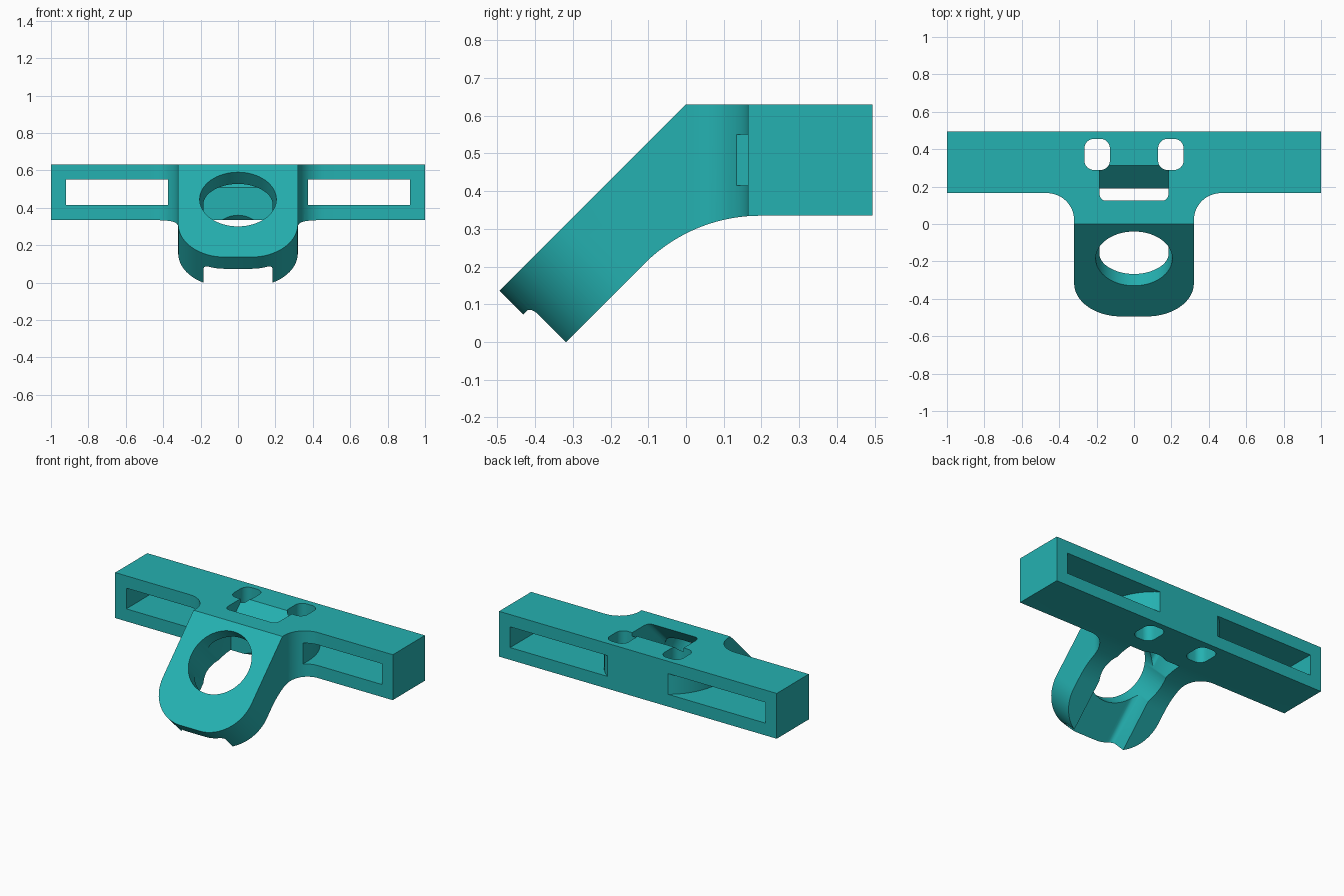
import bpy
import bmesh
from math import sin, cos, radians, sqrt
from mathutils import Vector

cube = bpy.data.objects.get("Cube")
if cube:
    bpy.data.objects.remove(cube)

teal = bpy.data.materials.new("teal plastic")
teal.use_nodes = True
colour = (0.018, 0.44, 0.44, 1)
teal.diffuse_color = colour
teal.node_tree.nodes["Principled BSDF"].inputs["Base Color"].default_value = colour

X, Y, Z = Vector((1, 0, 0)), Vector((0, 1, 0)), Vector((0, 0, 1))
UP_SLOPE = (Y + Z).normalized()
SLOPE_NORMAL = (Z - Y).normalized()


def arc(cx, cy, r, start, end, steps=16):
    angles = [radians(start + (end - start) * i / steps) for i in range(steps + 1)]
    return [(cx + r * cos(a), cy + r * sin(a)) for a in angles]


def mirrored(half):
    """Close a right-hand half outline with its mirror image."""
    return half + [(-x, y) for x, y in reversed(half)]


def prism(name, outline, u, v, w, low, high, round_test=None, radius=0.03):
    """Extrude a 2D outline (in axes u, v) along w, optionally rounding edges."""
    bm = bmesh.new()
    ends = [[bm.verts.new(u * a + v * b + w * d) for a, b in outline]
            for d in (low, high)]
    n = len(outline)
    bm.faces.new(ends[0])
    bm.faces.new(ends[1])
    for i in range(n):
        j = (i + 1) % n
        bm.faces.new((ends[0][i], ends[0][j], ends[1][j], ends[1][i]))
    bmesh.ops.recalc_face_normals(bm, faces=bm.faces)
    if round_test:
        edges = [e for e in bm.edges if round_test(e.verts[0].co, e.verts[1].co)]
        bmesh.ops.bevel(bm, geom=edges, offset=radius, segments=6,
                        profile=0.5, affect='EDGES')
    mesh = bpy.data.meshes.new(name)
    bm.to_mesh(mesh)
    bm.free()
    mesh.materials.append(teal)
    obj = bpy.data.objects.new(name, mesh)
    bpy.context.collection.objects.link(obj)
    return obj


def combine(body, tool, operation):
    mod = body.modifiers.new(operation, 'BOOLEAN')
    mod.object = tool
    mod.operation = operation
    mod.solver = 'EXACT'
    bpy.context.view_layer.objects.active = body
    bpy.ops.object.modifier_apply(modifier=mod.name)
    bpy.data.objects.remove(tool)


# Plan: crossbar with a filleted central tab
half_plan = [(0.32, -0.8)] + arc(0.465, 0.02, 0.145, 180, 90) + [(1, 0.165), (1, 0.495)]
bracket = prism("bracket", mirrored(half_plan), X, Y, Z, -0.5, 1)

# Side profile: level bar bending into the sloping tab
bend_r, tangent = 0.435, 0.18
side = [(-0.8, -0.17), (0, 0.63), (0.6, 0.63), (0.6, 0.335)]
side += arc(0.017 + tangent, 0.335 - bend_r, bend_r, 90, 135, 20)
side += [(-0.6, -0.282)]
combine(bracket, prism("side_profile", side, Y, Z, X, -1.2, 1.2), 'INTERSECT')

# Rounded lower end of the tab
end = -0.358 / sqrt(2)
half_end = arc(0.07, end + 0.25, 0.25, -90, 0) + [(0.6, end + 0.3), (1.3, 0.2), (1.3, 2)]
combine(bracket, prism("rounded_end", mirrored(half_end), X, UP_SLOPE, SLOPE_NORMAL, -2, 2),
        'INTERSECT')

# Sloping channel under the tab, breaking out through the bar's top
channel = [(-0.7, -0.195), (0.225, 0.73), (0.412, 0.73), (0.19, 0.508), (0.19, -0.195)]


def on_roof(a, b):
    return (abs(a.x - b.x) < 0.001 and abs(a.z - a.y - 0.505) < 0.001
            and abs(b.z - b.y - 0.505) < 0.001)


combine(bracket, prism("channel", channel, Y, Z, X, -0.185, 0.185, on_roof), 'DIFFERENCE')

# Round bore square to the sloping face
bore_v = (-0.185 + 0.445) / sqrt(2)
bore = arc(0, bore_v, 0.205, 0, 360, 64)[:-1]
combine(bracket, prism("bore", bore, X, UP_SLOPE, SLOPE_NORMAL, 0, 0.8), 'DIFFERENCE')

for s in (-1, 1):
    # Strap slot with a curved inner wall
    slot = arc(0, 0.19, 0.375, 0, 62, 24) + [(0.92, 0.52), (0.92, 0), (0.375, 0)]
    slot = [(s * x, y) for x, y in slot]
    combine(bracket, prism("strap_slot", slot, X, Y, Z, 0.415, 0.55), 'DIFFERENCE')

    # Rounded vertical hole
    hole = []
    for dx, dy, a in ((1, 1, 0), (-1, 1, 90), (-1, -1, 180), (1, -1, 270)):
        hole += arc(s * 0.197 + dx * 0.018, 0.372 + dy * 0.033, 0.05, a, a + 90, 8)
    combine(bracket, prism("tie_hole", hole, X, Y, Z, 0.2, 0.8), 'DIFFERENCE')

bpy.ops.object.select_all(action='DESELECT')
bracket.select_set(True)
bpy.context.view_layer.objects.active = bracket
bpy.ops.object.shade_smooth_by_angle(angle=radians(30))
